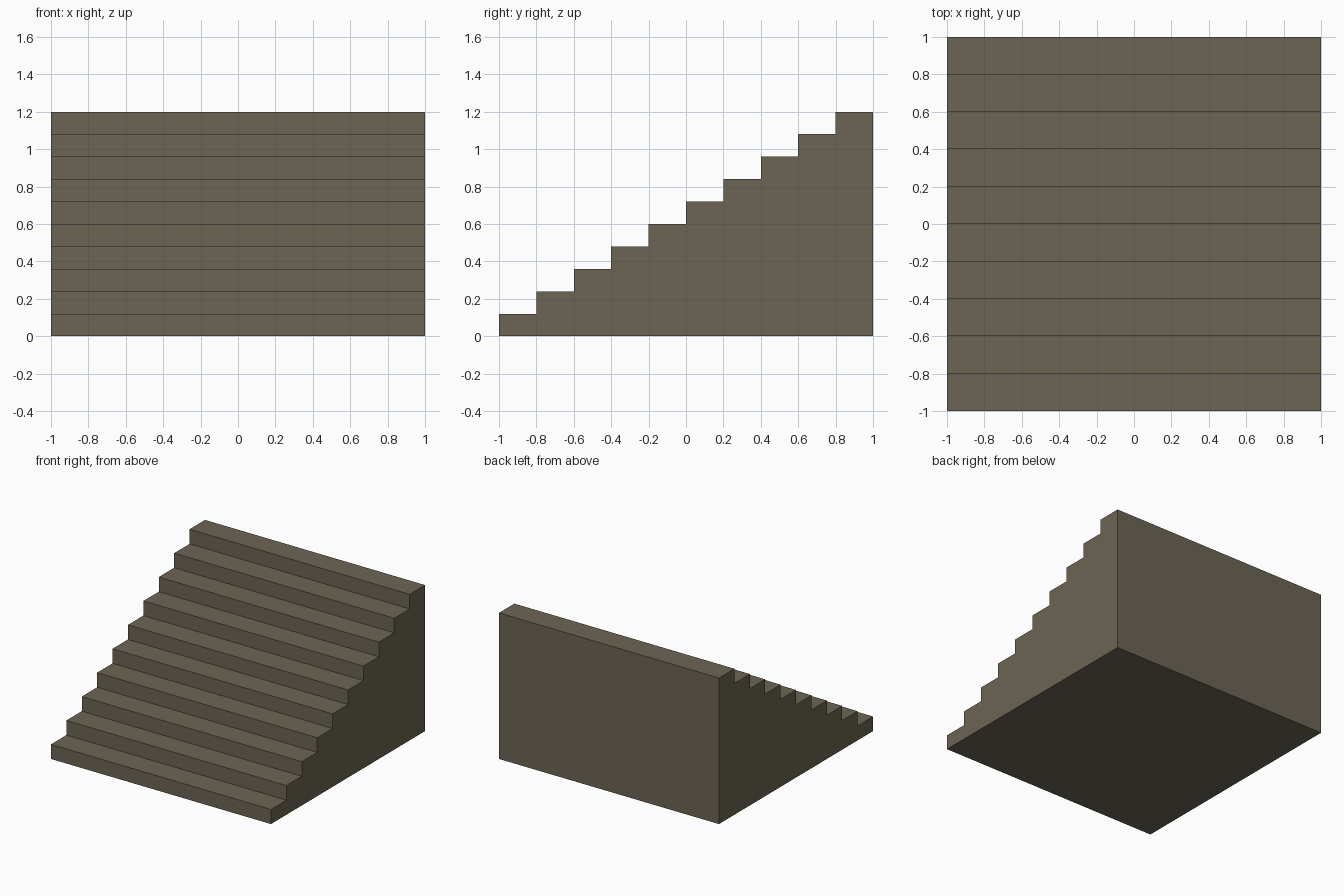
import bpy, bmesh

if "Cube" in bpy.data.objects:
    bpy.data.objects.remove(bpy.data.objects["Cube"])

STEPS, RUN, RISE, WIDTH = 10, 0.2, 0.12, 2.0

# Side profile of the solid stair: base line, then back up and down the steps
profile = [(-1.0, 0.0), (1.0, 0.0)]
for i in reversed(range(STEPS)):
    y, z = -1.0 + i * RUN, (i + 1) * RISE
    profile += [(y + RUN, z), (y, z)]

# Extrude the profile across the full width
bm = bmesh.new()
side = bm.faces.new([bm.verts.new((-WIDTH / 2, y, z)) for y, z in profile])
ext = bmesh.ops.extrude_face_region(bm, geom=[side], use_keep_orig=True)
moved = [v for v in ext["geom"] if isinstance(v, bmesh.types.BMVert)]
bmesh.ops.translate(bm, verts=moved, vec=(WIDTH, 0, 0))
bmesh.ops.recalc_face_normals(bm, faces=bm.faces)
mesh = bpy.data.meshes.new("staircase")
bm.to_mesh(mesh)
bm.free()

# Brown-grey stone
stone = bpy.data.materials.new("stone")
stone.diffuse_color = (0.15, 0.13, 0.09, 1)
stone.use_nodes = True
stone.node_tree.nodes["Principled BSDF"].inputs["Base Color"].default_value = stone.diffuse_color
mesh.materials.append(stone)

staircase = bpy.data.objects.new("staircase", mesh)
bpy.context.collection.objects.link(staircase)
